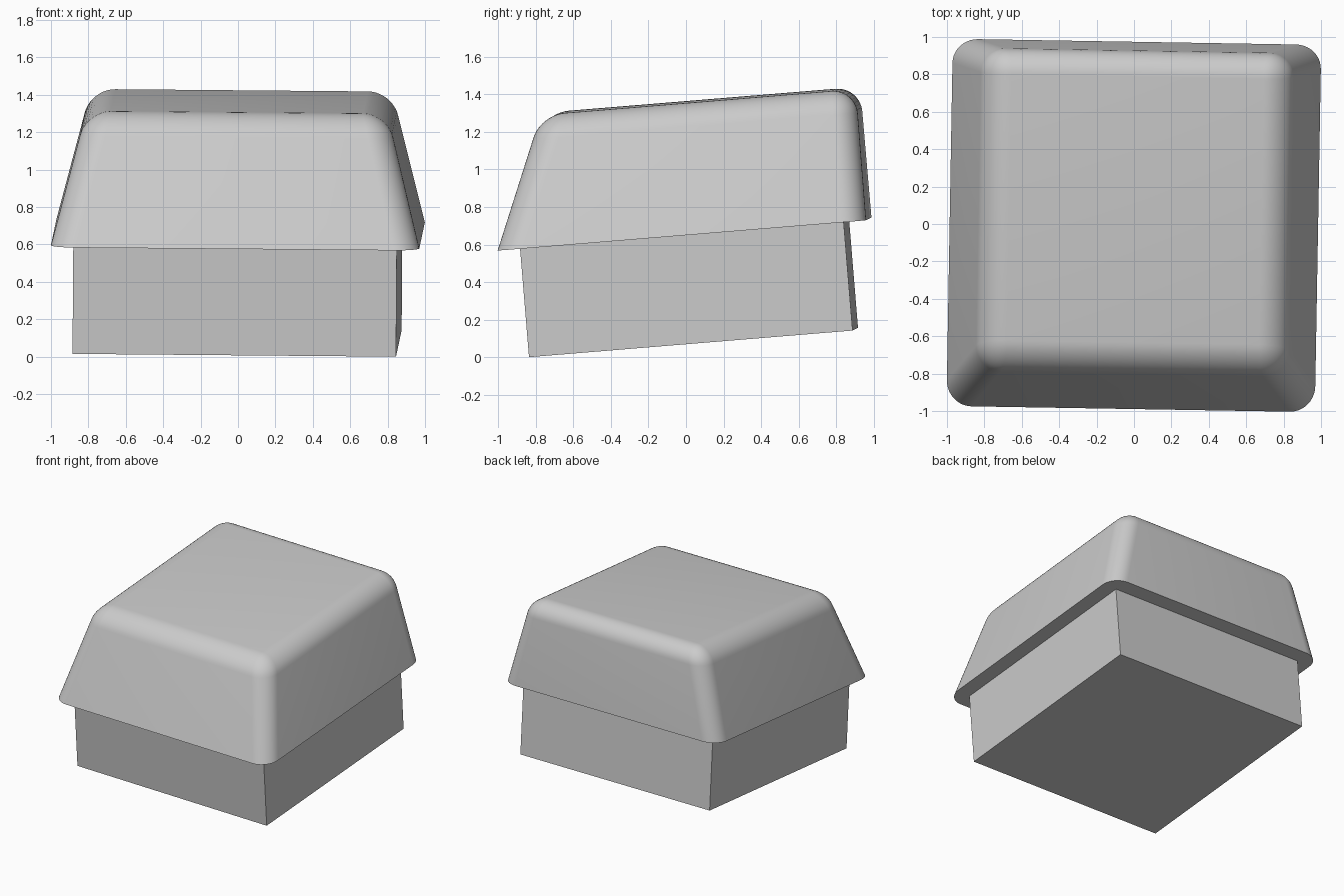
import bpy
import bmesh
from math import radians
from mathutils import Matrix

default = bpy.data.objects.get("Cube")
if default:
    bpy.data.objects.remove(default, do_unlink=True)

grey = bpy.data.materials.new("light_grey")
grey.use_nodes = True
grey.diffuse_color = (0.6, 0.6, 0.6, 1)
grey.node_tree.nodes["Principled BSDF"].inputs["Base Color"].default_value = (0.6, 0.6, 0.6, 1)

# The whole model leans back slightly and is turned a touch about the vertical
LEAN = (Matrix.Translation((-0.005, 0.04, 0.0785))
        @ Matrix.Rotation(radians(-1), 4, "Z")
        @ Matrix.Rotation(radians(4.7), 4, "X")
        @ Matrix.Rotation(radians(0.5), 4, "Y"))


def tapered_block(name, half, z0, z1, side=0, front=0, back=0, bevel=0):
    """Square block whose top is inset per side; rounds all but the bottom edges."""
    bm = bmesh.new()
    bmesh.ops.create_cube(bm, size=2)
    for v in bm.verts:
        top = v.co.z > 0
        v.co.x *= half - (side if top else 0)
        inset = front if v.co.y < 0 else back
        v.co.y *= half - (inset if top else 0)
        v.co.z = z1 if top else z0
    if bevel:
        edges = [e for e in bm.edges if max(v.co.z for v in e.verts) > z0 + 0.01]
        bmesh.ops.bevel(bm, geom=edges, offset=bevel, offset_type="OFFSET",
                        segments=10, profile=0.5, affect="EDGES")
    bmesh.ops.recalc_face_normals(bm, faces=bm.faces)
    mesh = bpy.data.meshes.new(name)
    bm.to_mesh(mesh)
    bm.free()
    mesh.materials.append(grey)
    obj = bpy.data.objects.new(name, mesh)
    bpy.context.collection.objects.link(obj)
    obj.matrix_world = LEAN
    return obj


# Square plug underneath
tapered_block("base_block", 0.865, 0, 0.58)

# Rounded cap with sloping front and sides and an upright back
cap = tapered_block("cap", 0.985, 0.58, 1.28, side=0.18, front=0.285, bevel=0.13)
bpy.ops.object.select_all(action="DESELECT")
cap.select_set(True)
bpy.context.view_layer.objects.active = cap
bpy.ops.object.shade_smooth_by_angle(angle=radians(30))
